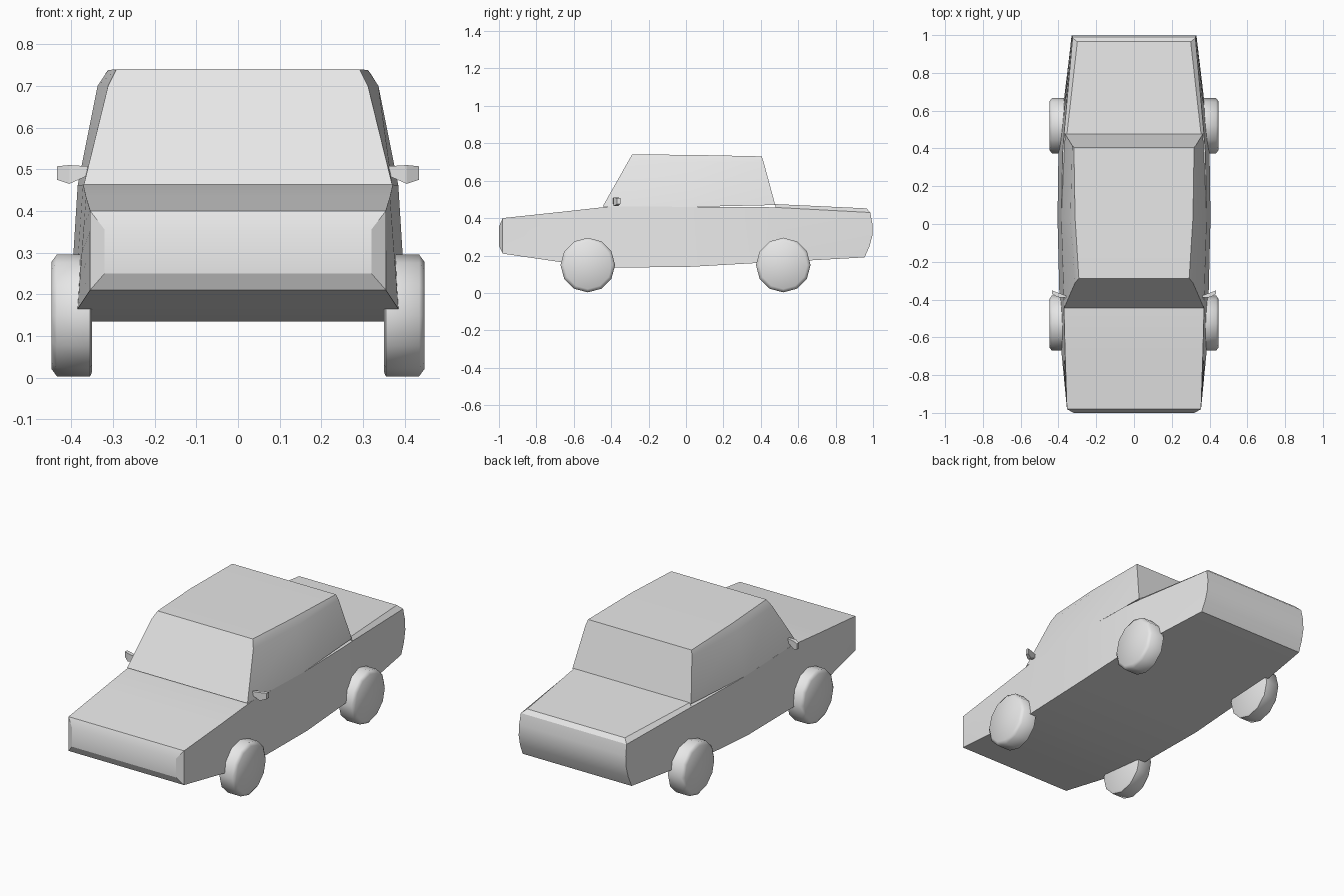
import bpy, bmesh, math
from mathutils import Vector

cube = bpy.data.objects.get("Cube")
if cube:
    bpy.data.objects.remove(cube, do_unlink=True)

grey = bpy.data.materials.new("light grey")
grey.use_nodes = True
GREY = (0.8, 0.8, 0.8, 1)
grey.diffuse_color = GREY
grey.node_tree.nodes["Principled BSDF"].inputs["Base Color"].default_value = GREY


def loft(name, rings, angle=25):
    """Bridge equal rings of points in order and cap both ends."""
    bm = bmesh.new()
    loops = [[bm.verts.new(p) for p in ring] for ring in rings]
    n = len(loops[0])
    for a, b in zip(loops, loops[1:]):
        for i in range(n):
            j = (i + 1) % n
            bm.faces.new((a[i], a[j], b[j], b[i]))
    bm.faces.new(loops[0])
    bm.faces.new(loops[-1])
    bmesh.ops.recalc_face_normals(bm, faces=bm.faces)
    mesh = bpy.data.meshes.new(name)
    bm.to_mesh(mesh)
    bm.free()
    mesh.materials.append(grey)
    obj = bpy.data.objects.new(name, mesh)
    bpy.context.collection.objects.link(obj)
    bpy.ops.object.select_all(action="DESELECT")
    obj.select_set(True)
    bpy.context.view_layer.objects.active = obj
    bpy.ops.object.shade_smooth_by_angle(angle=math.radians(angle))
    return obj


def mirrored(half):
    """Close a half section, listed bottom to top on +x, into a full ring."""
    return half + [(-x, y, z) for x, y, z in reversed(half)]


# Lower body: (bottom half width, y, z), (top half width, y, z) from nose to tail
stations = [
    ((.355, -.98, .21), (.355, -.98, .40)),
    ((.385, -.67, .165), (.365, -.67, .433)),
    ((.395, -.38, .135), (.372, -.40, .463)),
    ((.405, .03, .14), (.385, .03, .46)),
    ((.40, .38, .16), (.378, .38, .46)),
    ((.39, .50, .165), (.37, .48, .457)),
    ((.335, .955, .19), (.325, .985, .43)),
]
ROWS = 4
rings = []
for k, (low, high) in enumerate(stations):
    bulge = .027 if k == len(stations) - 1 else 0
    half = []
    for r in range(ROWS + 1):
        t = r / ROWS
        p = Vector(low).lerp(Vector(high), t)
        p.y += bulge * math.sin(math.pi * t)
        half.append(tuple(p))
    rings.append(mirrored(half))
body = loft("lower_body", rings)

# Curved tail: split the tail cap into strips so it bends
bm = bmesh.new()
bm.from_mesh(body.data)
bm.faces.ensure_lookup_table()
tail = max((f for f in bm.faces if len(f.verts) > 4),
           key=lambda f: f.calc_center_median().y)
levels = sorted(tail.verts, key=lambda v: v.co.z)
pairs = [levels[i:i + 2] for i in range(0, len(levels), 2)]
bmesh.ops.connect_verts(bm, verts=pairs[1])
for pair in pairs[2:-1]:
    bmesh.ops.connect_verts(bm, verts=pair)
bm.to_mesh(body.data)
bm.free()


def rect(w, y0, z0, y1, z1, w1=None):
    return mirrored([(w, y0, z0), (w if w1 is None else w1, y1, z1)])


# Raised nose panel and boot lid, each with sloped borders
loft("nose_panel", [rect(.355, -.98, .21, -.98, .40), rect(.32, -1, .25, -1, .355)])
loft("boot_lid", [rect(.37, .48, .457, .985, .43, .325),
                  rect(.355, .475, .475, .965, .452, .30)])

# Cabin: sill, shoulder and roof points for windscreen, pillar and rear window
cabin = [
    [(.37, -.445, .463), (.312, -.311, .70), (.292, -.288, .74)],
    [(.385, .03, .46), (.337, .03, .70), (.312, .03, .738)],
    [(.365, .477, .47), (.327, .415, .70), (.318, .405, .73)],
]
loft("cabin", [mirrored(s) for s in cabin])

# Wheels: twelve sides, chamfered on the outer rim
SIDES = 12
profile = [(.35, .135), (.355, .146), (.435, .146), (.448, .128)]
for end, cy in (("front", -.525), ("rear", .52)):
    for side, s in (("left", 1), ("right", -1)):
        rings = [[(s * x, cy + r * math.sin(2 * math.pi * i / SIDES),
                   .149 + r * math.cos(2 * math.pi * i / SIDES))
                  for i in range(SIDES)] for x, r in profile]
        loft(f"{end}_{side}_wheel", rings, 60)

# Door mirrors: swept back, tapered towards the door
for side, s in (("left", 1), ("right", -1)):
    rings = []
    for x, y, depth, low, high in ((.36, -.385, .012, .485, .507),
                                   (.405, -.375, .024, .465, .510),
                                   (.435, -.36, .018, .475, .507)):
        rings.append([(s * x, y - depth / 2, low), (s * x, y + depth / 2, low),
                      (s * x, y + depth / 2, high), (s * x, y - depth / 2, high)])
    loft(f"{side}_mirror", rings)
